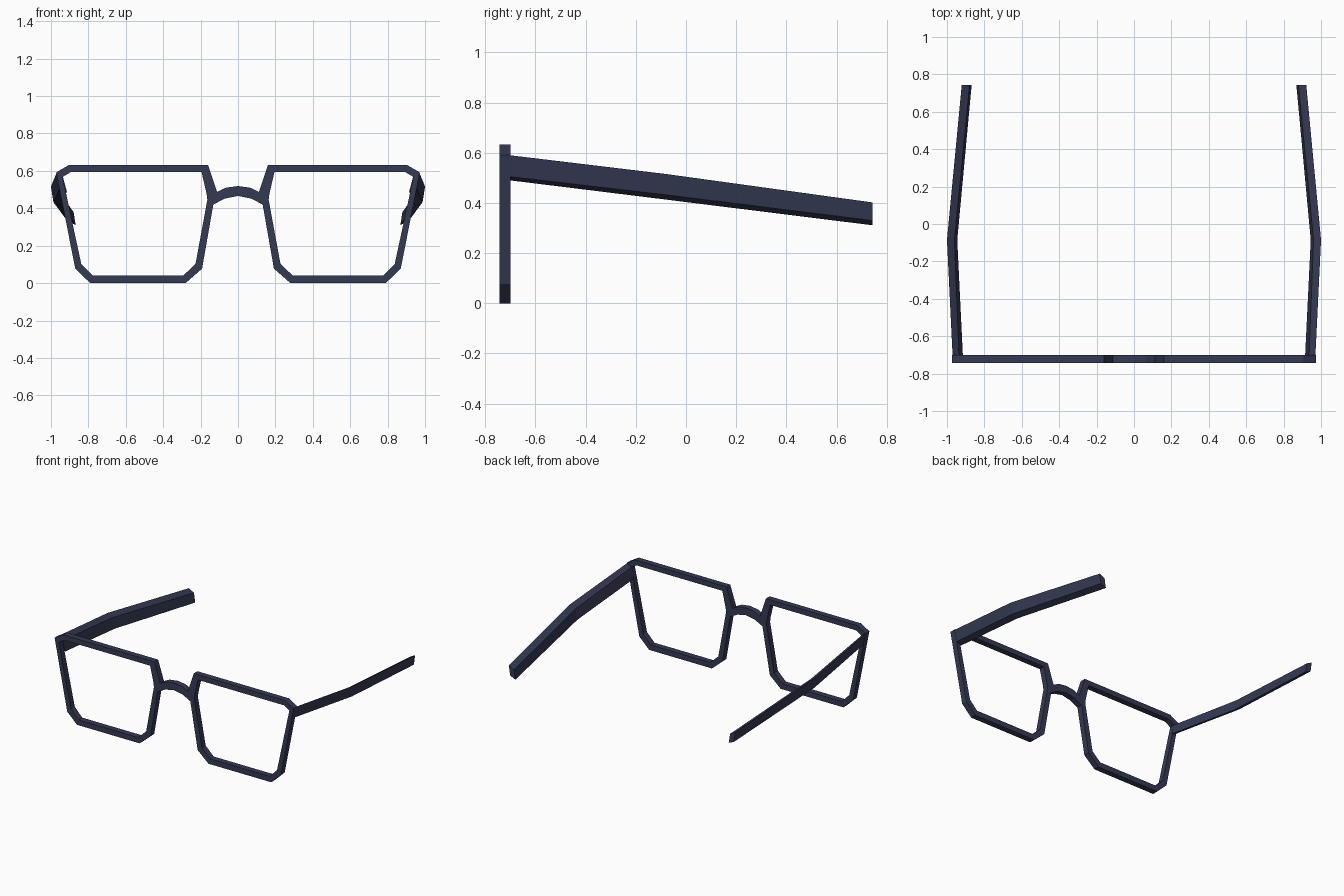
import bpy, bmesh

if "Cube" in bpy.data.objects:
    bpy.data.objects.remove(bpy.data.objects["Cube"])

mat = bpy.data.materials.new("dark_navy")
mat.diffuse_color = (0.036, 0.042, 0.088, 1)
mat.use_nodes = True
mat.node_tree.nodes["Principled BSDF"].inputs["Base Color"].default_value = mat.diffuse_color


def make_object(name, bm):
    """Turn a right-hand half into an object mirrored across x = 0."""
    bmesh.ops.recalc_face_normals(bm, faces=bm.faces)
    me = bpy.data.meshes.new(name)
    bm.to_mesh(me)
    bm.free()
    me.materials.append(mat)
    ob = bpy.data.objects.new(name, me)
    bpy.context.collection.objects.link(ob)
    m = ob.modifiers.new("mirror", 'MIRROR')
    m.use_axis[0] = True
    m.use_clip = True
    m.merge_threshold = 0.001
    return ob


# Front frame: flat ring around one lens opening plus half the bridge (x, z)
outer = [(0.16, 0.632), (0.903, 0.632), (0.972, 0.592), (0.87, 0.077), (0.79, 0),
         (0.28, 0), (0.192, 0.077), (0.132, 0.42), (0.112, 0.487)]
inner = [(0.195, 0.594), (0.893, 0.594), (0.938, 0.567), (0.838, 0.103), (0.777, 0.04),
         (0.293, 0.04), (0.227, 0.103), (0.164, 0.445), (0.168, 0.478)]
bridge = [((0.065, 0.51), (0.07, 0.452)), ((0, 0.519), (0, 0.466))]  # top, bottom
Y_MID, DEPTH = -0.7215, 0.043

bm = bmesh.new()
vert = lambda p: bm.verts.new((p[0], Y_MID, p[1]))
o = [vert(p) for p in outer]
i = [vert(p) for p in inner]
for k in range(len(o)):
    n = (k + 1) % len(o)
    bm.faces.new((o[k], o[n], i[n], i[k]))
top, bottom = o[8], o[7]
for t, b in bridge:
    t, b = vert(t), vert(b)
    bm.faces.new((top, t, b, bottom))
    top, bottom = t, b
frame = make_object("front_frame", bm)
s = frame.modifiers.new("thickness", 'SOLIDIFY')
s.thickness = DEPTH
s.offset = 0

# Temple arms: slanted four-sided section swept through three stations
# each station: y, then (x, z) for outer top, outer bottom, inner bottom, inner top
stations = [
    (-0.702, [(0.970, 0.590), (0.953, 0.505), (0.915, 0.490), (0.936, 0.567)]),
    (-0.085, [(1.000, 0.516), (0.987, 0.433), (0.945, 0.414), (0.960, 0.492)]),
    (0.743, [(0.921, 0.402), (0.911, 0.330), (0.868, 0.311), (0.879, 0.380)]),
]
bm = bmesh.new()
rings = [[bm.verts.new((x, y, z)) for x, z in sec] for y, sec in stations]
for a, b in zip(rings, rings[1:]):
    for k in range(4):
        n = (k + 1) % 4
        bm.faces.new((a[k], a[n], b[n], b[k]))
bm.faces.new(rings[0])
bm.faces.new(rings[-1])
make_object("temple_arms", bm)
